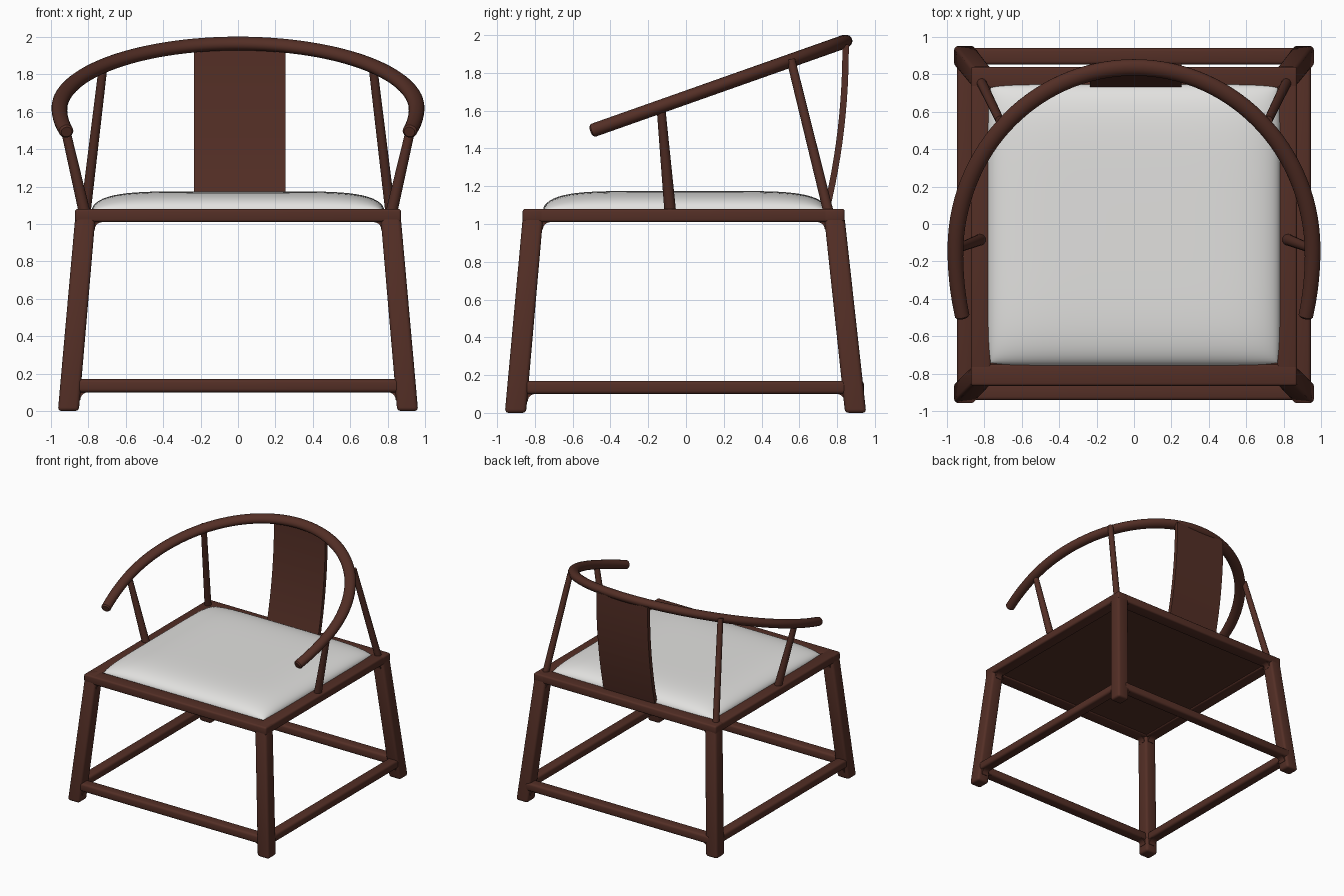
import bpy, bmesh, math
from mathutils import Vector

if "Cube" in bpy.data.objects:
    bpy.data.objects.remove(bpy.data.objects["Cube"])


def material(name, rgb):
    m = bpy.data.materials.new(name)
    m.diffuse_color = (*rgb, 1)
    m.use_nodes = True
    m.node_tree.nodes["Principled BSDF"].inputs["Base Color"].default_value = m.diffuse_color
    return m


WOOD = material("dark red wood", (0.088, 0.028, 0.019))
CLOTH = material("off white cloth", (0.76, 0.755, 0.74))


def finish(name, bm, mat, angle=35):
    bmesh.ops.recalc_face_normals(bm, faces=bm.faces)
    me = bpy.data.meshes.new(name)
    bm.to_mesh(me)
    bm.free()
    me.materials.append(mat)
    ob = bpy.data.objects.new(name, me)
    bpy.context.collection.objects.link(ob)
    bpy.ops.object.select_all(action='DESELECT')
    ob.select_set(True)
    bpy.context.view_layer.objects.active = ob
    bpy.ops.object.shade_smooth_by_angle(angle=math.radians(angle))
    return ob


def loft(name, rings, mat, bevel=0.0, segments=3):
    """Skin a list of rings, cap both ends, optionally round the edges."""
    bm = bmesh.new()
    vr = [[bm.verts.new(p) for p in r] for r in rings]
    n = len(vr[0])
    for a, b in zip(vr, vr[1:]):
        for i in range(n):
            bm.faces.new((a[i], a[(i + 1) % n], b[(i + 1) % n], b[i]))
    bm.faces.new(vr[0])
    bm.faces.new(vr[-1])
    if bevel:
        bmesh.ops.recalc_face_normals(bm, faces=bm.faces)
        bmesh.ops.bevel(bm, geom=bm.edges[:], offset=bevel, segments=segments,
                        profile=0.5, affect='EDGES')
    return finish(name, bm, mat)


def square(x, y, z, hx, hy):
    return [(x + sx * hx, y + sy * hy, z)
            for sx, sy in ((-1, -1), (1, -1), (1, 1), (-1, 1))]


def box(name, lo, hi, bevel=0.0):
    cx, cy = (lo[0] + hi[0]) / 2, (lo[1] + hi[1]) / 2
    hx, hy = (hi[0] - lo[0]) / 2, (hi[1] - lo[1]) / 2
    return loft(name, [square(cx, cy, z, hx, hy) for z in (lo[2], hi[2])], WOOD, bevel)


def rod(name, a, b, r0, r1, n=16):
    a, b = Vector(a), Vector(b)
    t = (b - a).normalized()
    u = t.cross(Vector((0, 1, 0))).normalized()
    v = t.cross(u)
    angs = [2 * math.pi * i / n for i in range(n)]
    loft(name, [[p + r * (u * math.cos(q) + v * math.sin(q)) for q in angs]
                for p, r in ((a, r0), (b, r1))], WOOD)


def bracket(name, cx, cz, sign, offset, along_x, r=0.04, t=0.03):
    """Concave corner fillet below a rail, next to a leg."""
    prof = [(cx + sign * 0.012, cz + 0.01), (cx - sign * r, cz + 0.01)]
    for i in range(7):
        q = math.pi / 2 * i / 6
        prof.append((cx - sign * r * (1 - math.sin(q)), cz - r * (1 - math.cos(q))))
    prof.append((cx + sign * 0.012, cz - r))
    rings = []
    for d in (-t, t):
        rings.append([(p, offset + d, z) if along_x else (offset + d, p, z) for p, z in prof])
    loft(name, rings, WOOD)


# Splayed legs
for sx, side in ((-1, "left"), (1, "right")):
    for y0, y1, end in ((-0.903, -0.81, "front"), (0.898, 0.785, "back")):
        loft(f"{end}_{side}_leg",
             [square(sx * 0.907, y0, 0, 0.056, 0.056),
              square(sx * 0.816, y1, 1.04, 0.054, 0.054)], WOOD, 0.02)

# Floor stretchers
for s, e, w in ((-1, "front", "left"), (1, "back", "right")):
    y = s * 0.897
    box(f"{e}_stretcher", (-0.88, y - 0.045, 0.10), (0.88, y + 0.045, 0.17), 0.018)
    x = s * 0.901
    box(f"{w}_stretcher", (x - 0.045, -0.88, 0.10), (x + 0.045, 0.88, 0.17), 0.018)

# Seat frame and the panel below the cushion
box("front_seat_rail", (-0.872, -0.865, 1.01), (0.872, -0.75, 1.08), 0.014)
box("back_seat_rail", (-0.872, 0.725, 1.01), (0.872, 0.84, 1.08), 0.014)
for s, side in ((-1, "left"), (1, "right")):
    xs = sorted((s * 0.765, s * 0.872))
    box(f"{side}_seat_rail", (xs[0], -0.865, 1.01), (xs[1], 0.84, 1.08), 0.014)
box("seat_panel", (-0.80, -0.79, 1.02), (0.80, 0.77, 1.07))

# Corner fillets under the seat frame and stretchers
for s in (-1, 1):
    for o in (-1, 1):
        bracket("seat_bracket", s * 0.766, 1.01, s, -0.812 if o < 0 else 0.79, True)
        bracket("seat_bracket", -0.758 if s < 0 else 0.735, 1.01, s, o * 0.82, False)
        bracket("stretcher_bracket", s * 0.843, 0.10, s, o * 0.893, True)
        bracket("stretcher_bracket", s * 0.838, 0.10, s, o * 0.897, False)

# Domed cushion
bm = bmesh.new()
N = 40
bmesh.ops.create_grid(bm, x_segments=N, y_segments=N, size=1)
for v in bm.verts:
    a, b = math.sin(math.pi / 2 * v.co.x), math.sin(math.pi / 2 * v.co.y)
    h = math.sqrt(max(0, (1 - a ** 6) * (1 - b ** 6)))
    pinch = 1 - 0.02 * (a * b) ** 8
    v.co = (0.782 * a * pinch, -0.005 + 0.752 * b * pinch, 1.072 + 0.103 * h)
finish("cushion", bm, CLOTH, 80)


# Curved arm and back rail, lying in one tilted plane
def rail_point(q):
    s, c = math.sin(q), math.cos(q)
    y = -0.15 + (0.987 if c > 0 else 1.25) * c
    return Vector((0.955 * s, y, 1.5 + 0.353 * (y + 0.48)))


normal = Vector((0, -0.353, 1)).normalized()
Q, M = math.pi / 2 + 0.277, 72
rings = []
for i in range(M + 1):
    q = -Q + 2 * Q * i / M
    p = rail_point(q)
    t = (rail_point(q + 0.01) - rail_point(q - 0.01)).normalized()
    side = t.cross(normal)
    w = 0.045 - 0.006 * max(0, (abs(q) - 1.3) / 0.55)

    def ring(c, k):
        return [c + side * (w * k * math.cos(g)) + normal * (0.036 * k * math.sin(g))
                for g in (2 * math.pi * j / 20 for j in range(20))]
    if i == 0:
        rings.append(ring(p - t * 0.01, 0.75))
    rings.append(ring(p, 1))
    if i == M:
        rings.append(ring(p + t * 0.01, 0.75))
loft("arm_and_back_rail", rings, WOOD)

# Slanted posts carrying the rail
for s, side in ((-1, "left"), (1, "right")):
    rod(f"{side}_back_post", (s * 0.815, 0.755, 1.06), (s * 0.718, 0.555, 1.87), 0.027, 0.023)
    rod(f"{side}_front_post", (s * 0.82, -0.083, 1.06), (s * 0.947, -0.132, 1.61), 0.031, 0.023)

# Bowed back splat
prof = []
for i in range(13):
    f = i / 12
    prof.append((0.74 + 0.105 * (1 - (1 - f) ** 2.1), 1.06 + 0.89 * f))
rings = [[(x, y + d, z) for x, d in ((-0.235, -0.017), (0.255, -0.017), (0.255, 0.017), (-0.235, 0.017))]
         for y, z in prof]
loft("back_splat", rings, WOOD)
